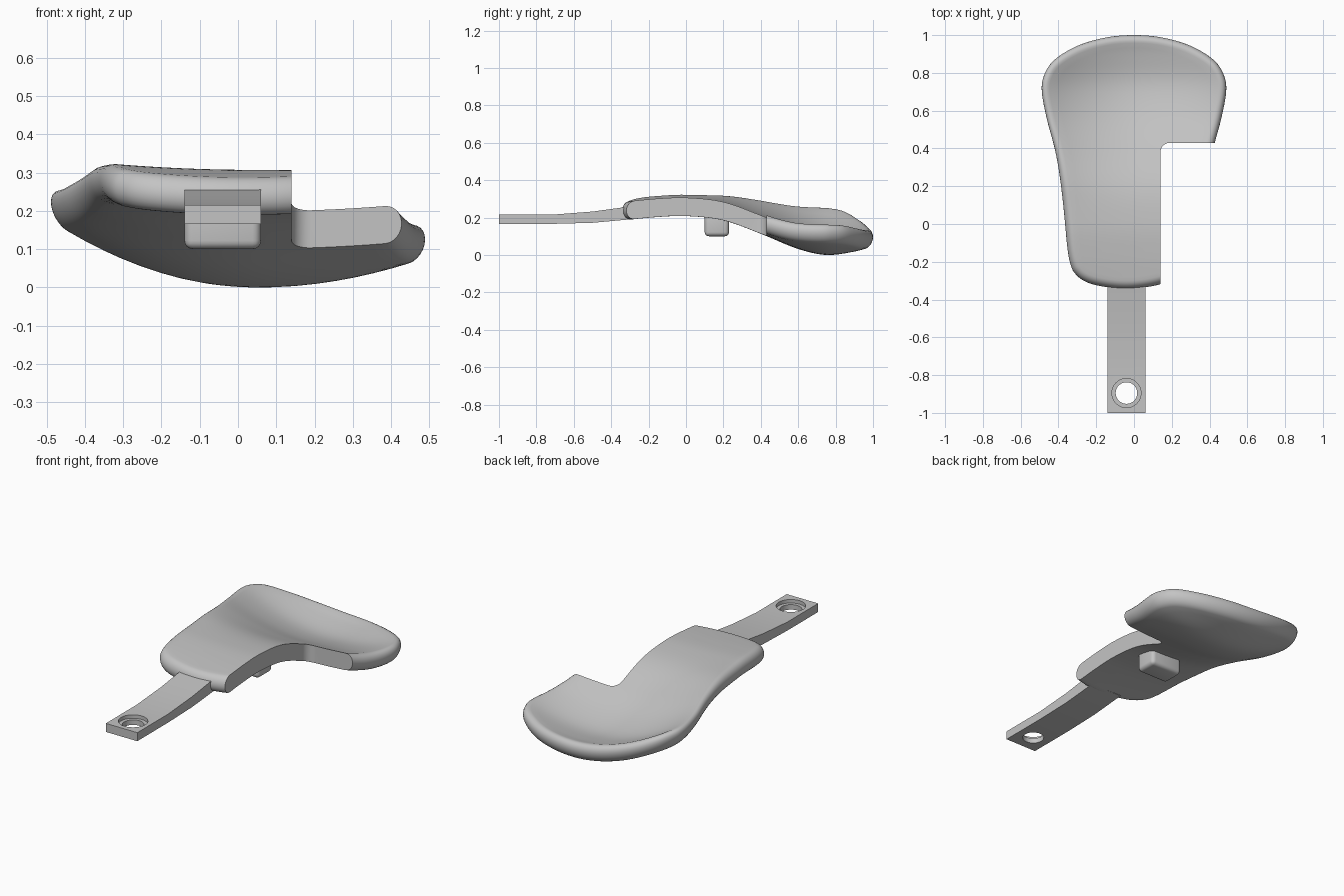
import bpy
import bmesh
from math import sin, cos, pi, radians
from mathutils import Vector

if "Cube" in bpy.data.objects:
    bpy.data.objects.remove(bpy.data.objects["Cube"])

grey = bpy.data.materials.new("satin grey")
grey.use_nodes = True
grey.diffuse_color = (0.55, 0.55, 0.55, 1)
grey.node_tree.nodes["Principled BSDF"].inputs["Base Color"].default_value = (0.55, 0.55, 0.55, 1)


def curve(keys, t):
    """Smooth interpolation through (t, value) keys."""
    t = min(max(t, keys[0][0]), keys[-1][0])
    i = max(k for k in range(len(keys) - 1) if keys[k][0] <= t)

    def slope(k):
        a, b = keys[max(k - 1, 0)], keys[min(k + 1, len(keys) - 1)]
        return (b[1] - a[1]) / (b[0] - a[0])
    (t0, v0), (t1, v1) = keys[i], keys[i + 1]
    w = t1 - t0
    u = (t - t0) / w
    return (v0 * (1 + 2 * u) * (1 - u) ** 2 + slope(i) * w * u * (1 - u) ** 2
            + v1 * u * u * (3 - 2 * u) + slope(i + 1) * w * u * u * (u - 1))


def make_object(name, bm):
    bmesh.ops.recalc_face_normals(bm, faces=bm.faces)
    mesh = bpy.data.meshes.new(name)
    bm.to_mesh(mesh)
    bm.free()
    mesh.materials.append(grey)
    obj = bpy.data.objects.new(name, mesh)
    bpy.context.collection.objects.link(obj)
    return obj


def prism(name, points, offset):
    """Extrude a closed profile of 3D points."""
    bm = bmesh.new()
    face = bm.faces.new([bm.verts.new(p) for p in points])
    new = bmesh.ops.extrude_face_region(bm, geom=[face])["geom"]
    bmesh.ops.translate(bm, vec=offset, verts=[v for v in new if isinstance(v, bmesh.types.BMVert)])
    return make_object(name, bm)


def activate(obj):
    bpy.ops.object.select_all(action='DESELECT')
    obj.select_set(True)
    bpy.context.view_layer.objects.active = obj


def cut(obj, cutter):
    mod = obj.modifiers.new("cut", 'BOOLEAN')
    mod.operation = 'DIFFERENCE'
    mod.solver = 'EXACT'
    mod.object = cutter
    activate(obj)
    bpy.ops.object.modifier_apply(modifier=mod.name)
    bpy.data.objects.remove(cutter)


def smooth(obj, degrees):
    activate(obj)
    bpy.ops.object.shade_smooth_by_angle(angle=radians(degrees))


# Palm rest surface: arched spine, dished sideways more strongly at the back
SPINE = [(-0.34, 0.185), (-0.15, 0.203), (0, 0.208), (0.2, 0.185), (0.4, 0.113),
         (0.6, 0.032), (0.75, 0.0), (0.9, 0.018), (1, 0.045)]
DISH_LEFT = [(-0.34, 0.12), (0.1, 0.14), (0.4, 0.42), (0.75, 0.6), (1, 0.6)]
DISH_RIGHT = [(-0.34, 0.05), (0.1, 0.05), (0.43, 0.12), (0.75, 0.4), (1, 0.4)]
HALF_THICK, EDGE = 0.049, 0.042


def middle(x, y):
    d = x - 0.05
    return curve(SPINE, y) + HALF_THICK + curve(DISH_LEFT if d < 0 else DISH_RIGHT, y) * d * d


def shifted(x, y):
    u = min(max((0.4 - y) / 0.6, 0), 1)
    return x - 0.04 * u * u * (3 - 2 * u)


# Half outline from front centre to back centre, mirrored for the other half
half = [(0, -0.343), (0.1, -0.335), (0.2, -0.312), (0.265, -0.27), (0.3, -0.2),
        (0.335, 0), (0.365, 0.15), (0.42, 0.4), (0.46, 0.55), (0.488, 0.7), (0.475, 0.79),
        (0.42, 0.87), (0.3, 0.943), (0.15, 0.987), (0, 1)]
ghost = [(-half[1][0], half[1][1])] + half + [(-half[-2][0], half[-2][1])]
xs = [(i - 1, p[0]) for i, p in enumerate(ghost)]
ys = [(i - 1, p[1]) for i, p in enumerate(ghost)]
steps = 6 * (len(half) - 1)
side = [Vector((curve(xs, i / 6), curve(ys, i / 6))) for i in range(steps + 1)]
outline = side + [Vector((-p.x, p.y)) for p in reversed(side[1:-1])]
count = len(outline)

# Rings run from the underside spine, round the edge, to the top spine
ROUND, INNER = 6, 10
path = [(f / INNER, 0) for f in range(INNER)]
rings = [(f, -pi / 2) for f, _ in path]
rings += [(1, -pi / 2 + pi * k / (2 * ROUND)) for k in range(2 * ROUND + 1)]
rings += [(f, pi / 2) for f, _ in reversed(path)]

bm = bmesh.new()
grid = []
for f, angle in rings:
    row = []
    for i, p in enumerate(outline):
        tangent = (outline[(i + 1) % count] - outline[i - 1]).normalized()
        inward = Vector((-tangent.y, tangent.x))
        edge = p + inward * EDGE * (1 - cos(angle))
        hub = Vector((0, min(max(p.y, -0.1), 0.7)))
        q = hub.lerp(edge, f)
        x = shifted(q.x, q.y)
        row.append(bm.verts.new((x, q.y, middle(x, q.y) + HALF_THICK * sin(angle))))
    grid.append(row)
for a, b in zip(grid, grid[1:]):
    for i in range(count):
        j = (i + 1) % count
        bm.faces.new((a[i], a[j], b[j], b[i]))
bmesh.ops.remove_doubles(bm, verts=bm.verts, dist=0.0003)
palm_rest = make_object("palm_rest", bm)

# Side notch with one filleted inner corner
notch = [(0.14, -0.6, -0.5)]
notch += [(0.19 - 0.05 * cos(a), 0.38 + 0.05 * sin(a), -0.5) for a in (pi / 16 * k for k in range(9))]
notch += [(0.8, 0.43, -0.5), (0.8, -0.6, -0.5)]
cut(palm_rest, prism("notch_cutter", notch, (0, 0, 1.5)))
smooth(palm_rest, 40)

# Mounting strap rising gently into the palm rest
top = [(-1, 0.215), (-0.72, 0.215), (-0.5, 0.232), (-0.28, 0.262)]
bottom = [(-1, 0.166), (-0.72, 0.166), (-0.5, 0.172), (-0.28, 0.192)]
strap = prism("mounting_strap", [(-0.14, y, z) for y, z in top + bottom[::-1]], (0.2, 0, 0))


# Screw hole with a shallow counterbore
for radius, base in ((0.077, 0.195), (0.057, 0.1)):
    ring = [(-0.04 + radius * cos(2 * pi * k / 48), -0.895 + radius * sin(2 * pi * k / 48), base)
            for k in range(48)]
    cut(strap, prism("hole_cutter", ring, (0, 0, 0.3)))
smooth(strap, 30)

# Locating tab under the palm rest
tab = prism("locating_tab", [(-0.14, 0.1, 0.1), (0.06, 0.1, 0.1), (0.06, 0.23, 0.1), (-0.14, 0.23, 0.1)],
            (0, 0, 0.13))
bevel = tab.modifiers.new("rounded edges", 'BEVEL')
bevel.width = 0.022
bevel.segments = 4
activate(tab)
bpy.ops.object.modifier_apply(modifier=bevel.name)
smooth(tab, 40)
